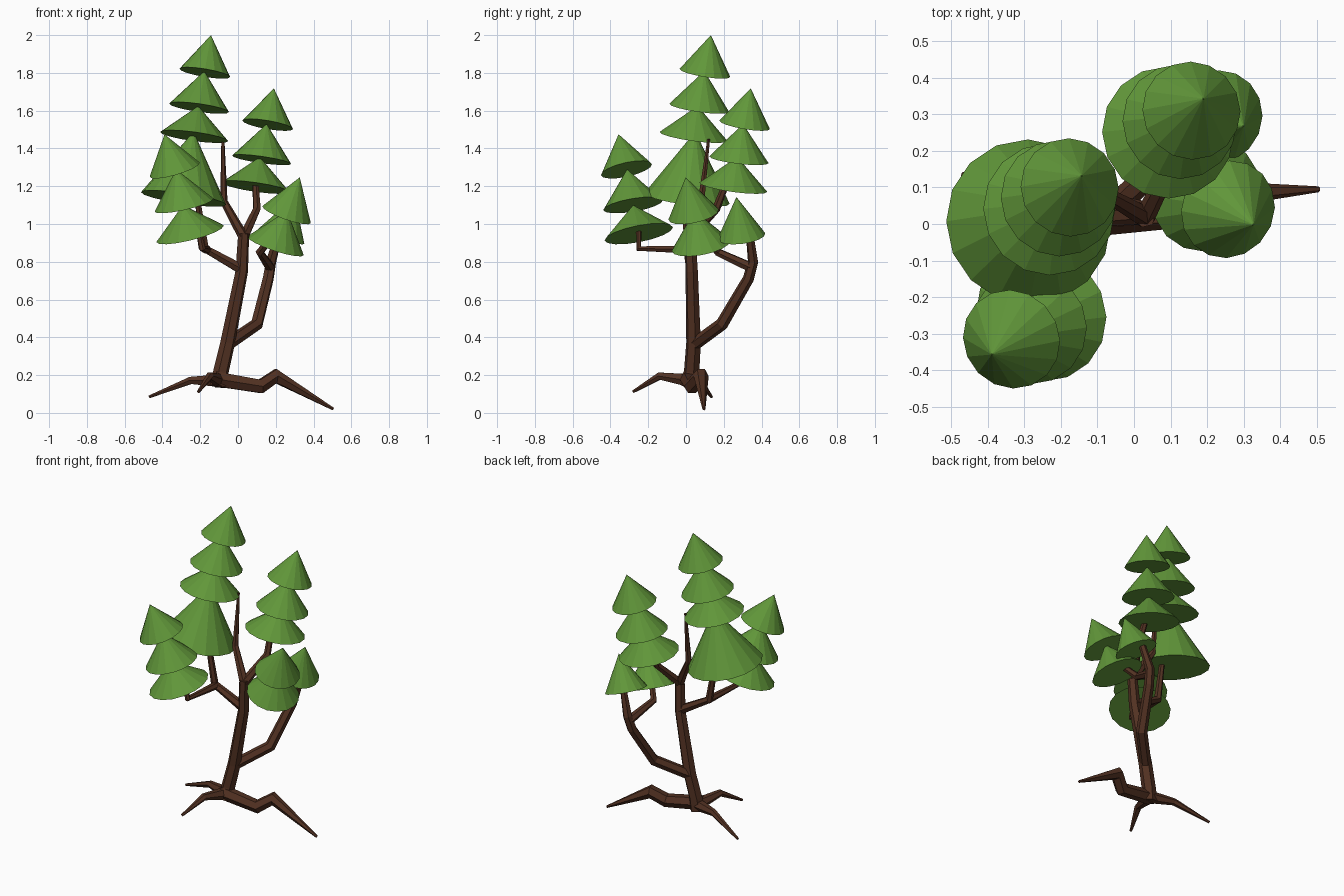
import bpy, bmesh
from mathutils import Vector, Matrix

if "Cube" in bpy.data.objects:
    bpy.data.objects.remove(bpy.data.objects["Cube"], do_unlink=True)


def material(name, rgb):
    m = bpy.data.materials.new(name)
    m.use_nodes = True
    m.diffuse_color = (*rgb, 1)
    m.node_tree.nodes["Principled BSDF"].inputs["Base Color"].default_value = (*rgb, 1)
    return m


needle_green = material("needle green", (0.12, 0.31, 0.042))
bark_brown = material("bark brown", (0.085, 0.031, 0.016))


def add_object(name, mesh, mat):
    mesh.materials.clear()
    mesh.materials.append(mat)
    ob = bpy.data.objects.new(name, mesh)
    bpy.context.collection.objects.link(ob)
    return ob


def limb(name, *points):
    """Faceted tapering tube through points of x, y, z, radius."""
    curve = bpy.data.curves.new(name, "CURVE")
    curve.dimensions = "3D"
    curve.bevel_depth = 1
    curve.bevel_resolution = 1
    curve.use_fill_caps = True
    spline = curve.splines.new("POLY")
    spline.points.add(len(points) - 1)
    spline.use_smooth = False
    for p, (x, y, z, r) in zip(spline.points, points):
        p.co = (x, y, z, 1)
        p.radius = r
    helper = bpy.data.objects.new(name + " path", curve)
    bpy.context.collection.objects.link(helper)
    bpy.context.view_layer.update()
    graph = bpy.context.evaluated_depsgraph_get()
    mesh = bpy.data.meshes.new_from_object(helper.evaluated_get(graph))
    bpy.data.objects.remove(helper, do_unlink=True)
    for f in mesh.polygons:
        f.use_smooth = False
    add_object(name, mesh, bark_brown)


def foliage(name, base, apex, radius):
    """Tilted cone of needles standing on its base centre."""
    base, apex = Vector(base), Vector(apex)
    axis = apex - base
    turn = Vector((0, 0, 1)).rotation_difference(axis).to_matrix().to_4x4()
    bm = bmesh.new()
    bmesh.ops.create_cone(bm, cap_ends=True, segments=16, radius1=radius, radius2=0,
                          depth=axis.length,
                          matrix=Matrix.Translation((base + apex) / 2) @ turn)
    mesh = bpy.data.meshes.new(name)
    bm.to_mesh(mesh)
    bm.free()
    add_object(name, mesh, needle_green)


# Trunk, forks and twigs
limb("trunk", (-.10, .02, .14, .05), (-.09, .03, .22, .042), (-.055, .04, .37, .04),
     (.02, .03, .75, .034), (.03, .02, .95, .03))
limb("leader_twig", (.03, .02, .93, .028), (-.075, .08, 1.12, .02), (-.08, .12, 1.45, .008))
limb("back_fork", (.03, .02, .93, .028), (.10, .16, 1.08, .022), (.09, .23, 1.26, .016))
limb("right_branch", (.02, .03, .76, .03), (-.175, .01, .87, .024), (-.22, .0, 1.16, .016))
limb("front_right_twig", (-.165, .01, .865, .024), (-.19, -.25, .87, .018), (-.21, -.25, .97, .014))
limb("left_limb", (-.06, .04, .36, .034), (.10, .19, .47, .034), (.16, .33, .71, .03),
     (.175, .355, .80, .028), (.22, .335, .96, .02))
limb("left_twig", (.17, .345, .77, .028), (.115, .17, .85, .022), (.17, .11, .92, .018))

# Roots
limb("left_root", (-.12, .01, .18, .045), (.12, .03, .14, .042), (.20, .08, .195, .042),
     (.505, .095, .02, .008))
limb("right_root", (-.08, .02, .17, .04), (-.25, .07, .172, .022), (-.47, .135, .085, .008))
limb("front_root", (-.10, .03, .17, .04), (-.15, -.14, .195, .022), (-.21, -.28, .112, .008))

# Foliage stacks, each listed from the bottom cone up: base centre, apex, radius
stacks = {
    "tall": [((-.288, .005, 1.135), (-.235, .05, 1.49), .228),
             ((-.232, .04, 1.463), (-.21, .062, 1.625), .182),
             ((-.206, .07, 1.615), (-.178, .097, 1.81), .16),
             ((-.176, .10, 1.80), (-.143, .132, 2.0), .136)],
    "back": [((.093, .25, 1.195), (.116, .272, 1.355), .182),
             ((.125, .28, 1.34), (.152, .302, 1.53), .158),
             ((.157, .31, 1.525), (.19, .343, 1.718), .136)],
    "front": [((-.254, -.25, .948), (-.292, -.28, 1.10), .184),
              ((-.285, -.28, 1.10), (-.328, -.312, 1.29), .16),
              ((-.335, -.315, 1.288), (-.389, -.357, 1.475), .138)],
    "left": [((.198, .08, .885), (.26, .045, 1.07), .158),
             ((.257, .04, 1.05), (.327, -.002, 1.247), .136)],
    "back_left": [((.23, .293, .935), (.30, .267, 1.143), .128)],
}
for stack, cones in stacks.items():
    for i, cone in enumerate(cones):
        foliage(f"{stack}_foliage_{i + 1}", *cone)
